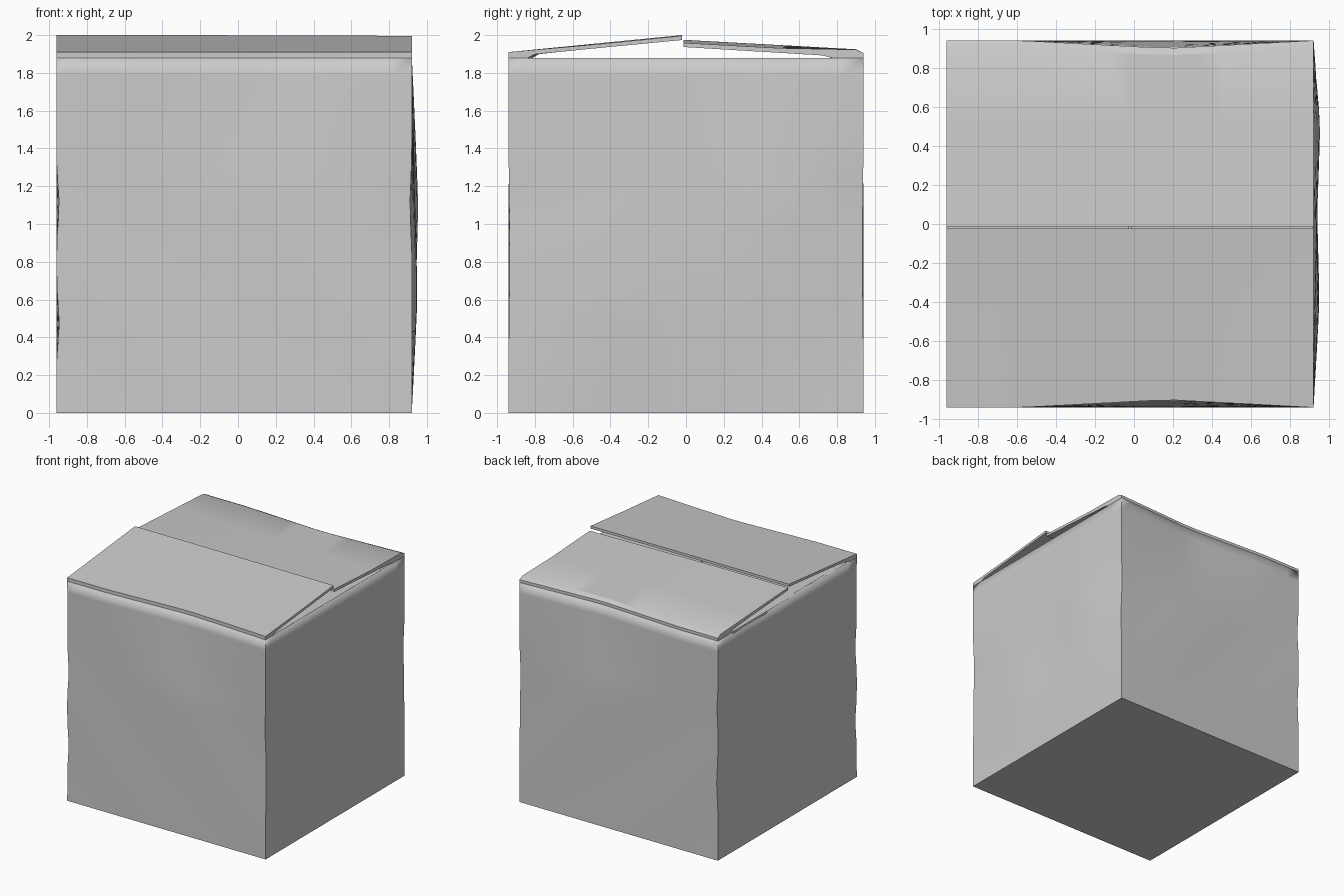
import bpy, bmesh, math

if "Cube" in bpy.data.objects:
    bpy.data.objects.remove(bpy.data.objects["Cube"])

X0, X1, Y, TOP = -0.96, 0.92, 0.94, 1.88
N, ROWS = 16, 20


def tent(v, centre, width):
    return max(0.0, 1 - abs(v - centre) / width)


def crease(x):
    # dent in the middle of the front and back upper edges
    return 0.04 * (tent(x, 0.17, 0.75))


def warp(x, y, z):
    # right wall bulges outward, left corners and top edges dent inward
    h, r = z / TOP, (x - X0) / (X1 - X0)
    if r > 0.999:
        up = tent(z, 1.1, 0.8) * tent(y, 0.5, 0.45)
        low = tent(z, 0.6, 0.6) * tent(y, -0.4, 0.5)
        mid = math.sin(math.pi * h) * (1 - (y / Y) ** 2)
        x += 0.022 * up + 0.018 * low + 0.018 * mid
    if r < 0.001:
        x += 0.012 * tent(y, 0.5, 0.4) * tent(z, TOP, 0.8)
        x += 0.014 * (tent(z, 1.1, 0.2) + tent(z, 0.48, 0.2)) * tent(y, -Y, 0.6)
        x += 0.012 * (tent(z, 1.3, 0.2) + tent(z, 0.65, 0.25)) * tent(y, Y, 0.6)
    if r > 0.999:
        x -= 0.01 * tent(z, 1.1, 0.25) * tent(abs(y), Y, 0.3)
    if abs(y) > Y - 0.001:
        s = math.copysign(1, y)
        y -= s * crease(x) * tent(z, TOP, 0.7)
        y -= s * 0.006 * math.sin(math.pi * h) * (1 + math.sin(5 * x + 4 * z)) / 2
    return x, y, z


def make(name, bm, thickness=0):
    bmesh.ops.recalc_face_normals(bm, faces=bm.faces)
    me = bpy.data.meshes.new(name)
    bm.to_mesh(me)
    bm.free()
    ob = bpy.data.objects.new(name, me)
    bpy.context.collection.objects.link(ob)
    if thickness:
        mod = ob.modifiers.new("board", "SOLIDIFY")
        mod.thickness = thickness
        mod.offset = -1
    bpy.context.view_layer.objects.active = ob
    ob.select_set(True)
    bpy.ops.object.shade_smooth_by_angle(angle=math.radians(25))
    ob.select_set(False)
    return ob


# carton body: four crumpled walls and a flat base
corners = [(X0, -Y), (X1, -Y), (X1, Y), (X0, Y)]
ring = []
for i in range(4):
    (ax, ay), (bx, by) = corners[i], corners[(i + 1) % 4]
    ring += [(ax + (bx - ax) * k / N, ay + (by - ay) * k / N) for k in range(N)]
bm = bmesh.new()
rows = [[bm.verts.new(warp(x, y, TOP * j / ROWS)) for x, y in ring]
        for j in range(ROWS + 1)]
for a, b in zip(rows, rows[1:]):
    for i in range(len(ring)):
        k = (i + 1) % len(ring)
        bm.faces.new((a[i], a[k], b[k], b[i]))
bm.faces.new(rows[0])
# open top: orient outward explicitly through the added base
make("carton_body", bm, 0.02)

# inner flaps folded flat from the left and right walls
for name, xa, xb in (("left_inner_flap", X0 + 0.005, -0.025),
                     ("right_inner_flap", -0.015, X1 - 0.003)):
    bm = bmesh.new()
    bmesh.ops.create_cube(bm, size=1)
    for v in bm.verts:
        v.co = ((xa + xb) / 2 + v.co.x * (xb - xa), v.co.y * 1.79, 1.87 + v.co.z * 0.02)
    make(name, bm)


# outer flaps: profile in (y, z) swept along the hinge
def outer_flap(name, profile, wave):
    bm = bmesh.new()
    loops = []
    for i in range(N + 1):
        x = X0 + (X1 - X0) * i / N
        loop = []
        for y, z in profile:
            edge = max(0.0, (abs(y) - 0.6) / (Y - 0.6))
            yy = y - math.copysign(crease(x) * edge, y)
            loop.append(bm.verts.new((x, yy, z - wave * (1 - edge) * tent(x, X1, 1.2))))
        loops.append(loop)
    n = len(profile)
    for a, b in zip(loops, loops[1:]):
        for i in range(n):
            k = (i + 1) % n
            bm.faces.new((a[i], a[k], b[k], b[i]))
    bm.faces.new(loops[0])
    bm.faces.new(loops[-1])
    make(name, bm)


outer_flap("front_outer_flap",
           [(-0.94, 1.88), (-0.94, 1.91), (-0.5, 1.953), (-0.022, 2.0),
            (-0.022, 1.978), (-0.5, 1.932), (-0.8, 1.9), (-0.84, 1.88)], 0.004)
outer_flap("back_outer_flap",
           [(0.94, 1.88), (0.94, 1.905), (0.9, 1.925), (0.5, 1.947), (-0.012, 1.975),
            (-0.012, 1.953), (0.5, 1.922), (0.72, 1.903), (0.8, 1.88)], 0.016)
